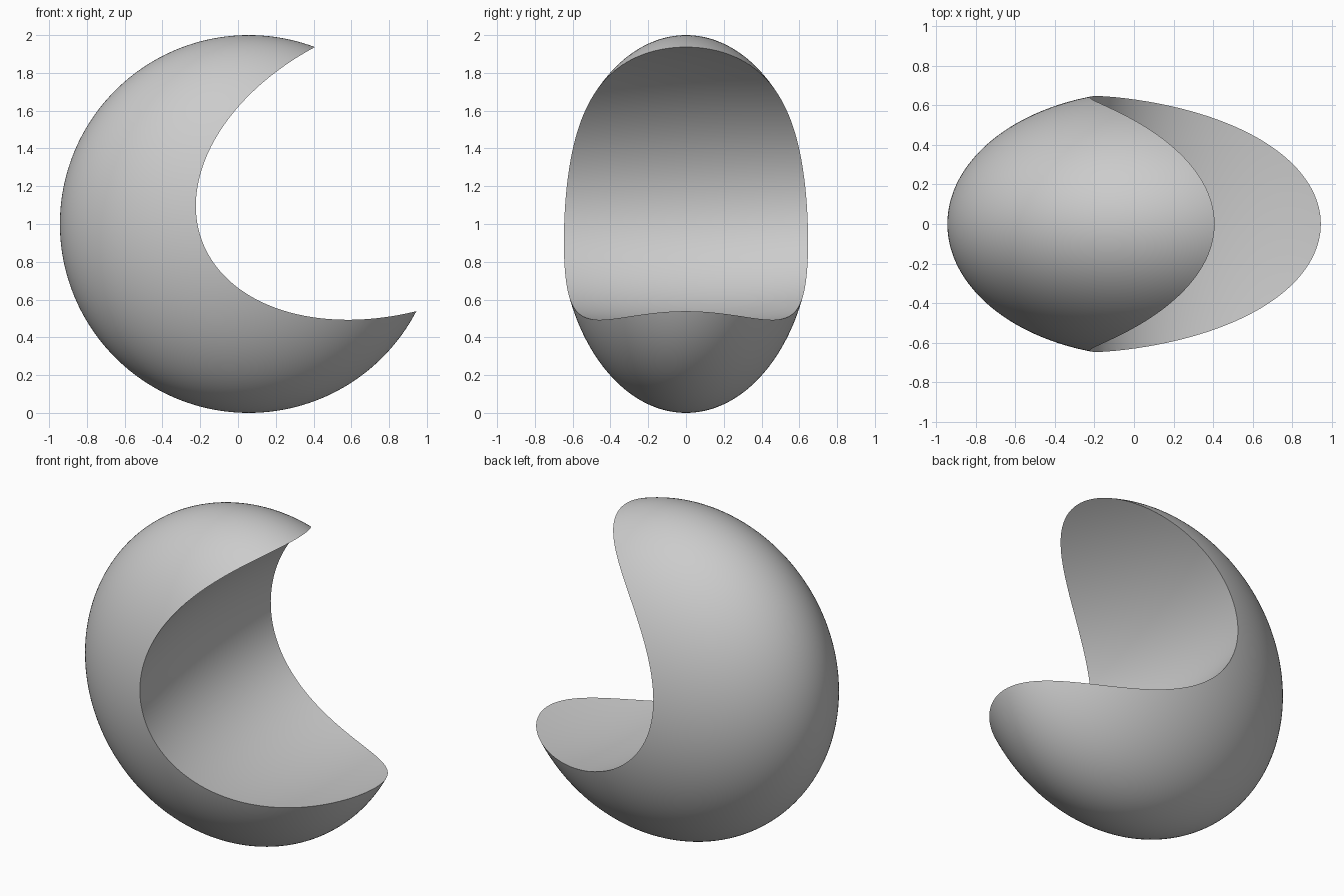
import bpy
from math import radians, cos, sin, pi, sqrt

if "Cube" in bpy.data.objects:
    bpy.data.objects.remove(bpy.data.objects["Cube"])

TILT = radians(21.0)      # direction the crescent opens towards, in the XZ plane
CX, CZ = 0.057, 1.0       # centre of the body
DEPTH = 0.67              # half thickness of the body along y


def ellipsoid(name, segments, rings):
    bpy.ops.mesh.primitive_uv_sphere_add(segments=segments, ring_count=rings, radius=1)
    obj = bpy.context.object
    obj.name = name
    return obj


# Crescent body: flattened sphere, poles along y
body = ellipsoid("crescent_body", 192, 96)
for v in body.data.vertices:
    x, y, z = v.co
    v.co = (CX + x, -DEPTH * z, CZ + y)

# Cutter: long ellipsoid along y, its rim on the body seen from the front as an ellipse
LAM = 0.15                # hollowness across the width
C, A, B = 0.871, 1.134, 0.762
K = (A / B) ** 2
rhs = A * A - C * C + LAM + C * C / (1 + LAM)
u0 = C / (1 + LAM)
su, sw, sy = sqrt(rhs / (1 + LAM)), sqrt(rhs / (K + LAM)), sqrt(rhs / LAM) * DEPTH
cutter = ellipsoid("hollow_cutter", 192, 96)
for v in cutter.data.vertices:
    x, y, z = v.co
    u, w = u0 + su * x, sw * y
    v.co = (CX + u * cos(TILT) - w * sin(TILT), -sy * z,
            CZ + u * sin(TILT) + w * cos(TILT))
cutter.hide_render = True

# Cut the hollow and keep its rim sharp
bpy.context.view_layer.objects.active = body
mod = body.modifiers.new("hollow", 'BOOLEAN')
mod.operation = 'DIFFERENCE'
mod.solver = 'EXACT'
mod.object = cutter
bpy.ops.object.modifier_apply(modifier=mod.name)
bpy.data.objects.remove(cutter, do_unlink=True)

bpy.ops.object.select_all(action='DESELECT')
body.select_set(True)
bpy.ops.object.shade_smooth_by_angle(angle=radians(30))

# Mid grey
mat = bpy.data.materials.new("grey")
mat.diffuse_color = (0.57, 0.57, 0.57, 1)
mat.use_nodes = True
mat.node_tree.nodes["Principled BSDF"].inputs["Base Color"].default_value = mat.diffuse_color
body.data.materials.clear()
body.data.materials.append(mat)
